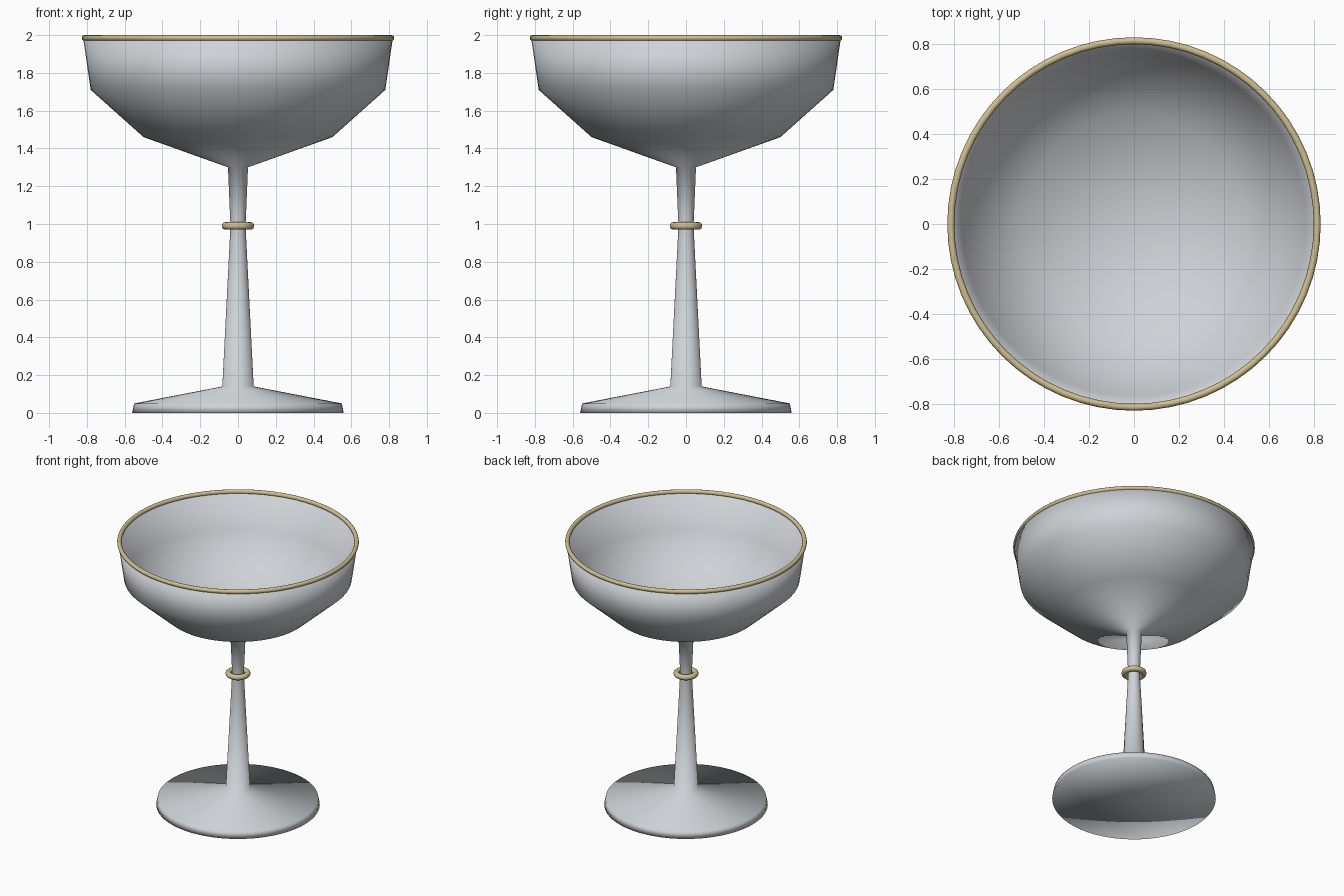
import bpy
import bmesh
from math import cos, sin, tau

cube = bpy.data.objects.get("Cube")
if cube:
    bpy.data.objects.remove(cube)


def make_material(name, color):
    mat = bpy.data.materials.new(name)
    mat.use_nodes = True
    mat.diffuse_color = color
    mat.node_tree.nodes["Principled BSDF"].inputs["Base Color"].default_value = color
    return mat


def lathe(name, profile, mat, steps=64, closed=False):
    """Turn an (r, z) profile around the z axis; points at r = 0 become poles."""
    bm = bmesh.new()
    rings = []
    for r, z in profile:
        if r == 0:
            rings.append([bm.verts.new((0, 0, z))] * steps)
        else:
            rings.append([bm.verts.new((r * cos(tau * i / steps), r * sin(tau * i / steps), z))
                          for i in range(steps)])
    pairs = list(zip(rings, rings[1:]))
    if closed:
        pairs.append((rings[-1], rings[0]))
    for low, high in pairs:
        for i in range(steps):
            j = (i + 1) % steps
            corners = dict.fromkeys((low[i], low[j], high[j], high[i]))
            bm.faces.new(list(corners)).smooth = True
    mesh = bpy.data.meshes.new(name)
    bm.to_mesh(mesh)
    bm.free()
    mesh.materials.append(mat)
    obj = bpy.data.objects.new(name, mesh)
    bpy.context.collection.objects.link(obj)
    return obj


def ring(name, radius, thickness, z, mat, sides=12):
    section = [(radius + thickness * cos(tau * k / sides), z + thickness * sin(tau * k / sides))
               for k in range(sides)]
    return lathe(name, section, mat, closed=True)


glass = make_material("pale silver grey", (0.62, 0.65, 0.68, 1))
gold = make_material("soft gold", (0.62, 0.52, 0.28, 1))

# Foot, stem and bowl turned as one body, with the inside of the bowl
foot = [(0, 0), (0.56, 0), (0.55, 0.05)]
stem = [(0.083, 0.14), (0.04, 0.99), (0.053, 1.3)]
bowl_outside = [(0.5, 1.46), (0.78, 1.71), (0.82, 1.985)]
bowl_inside = [(0.802, 1.985), (0.763, 1.72), (0.49, 1.48), (0, 1.32)]
lathe("goblet_body", foot + stem + bowl_outside + bowl_inside, glass)

# Gold trim
ring("rim_band", 0.812, 0.0155, 1.9845, gold)
ring("stem_collar", 0.066, 0.02, 0.99, gold)
